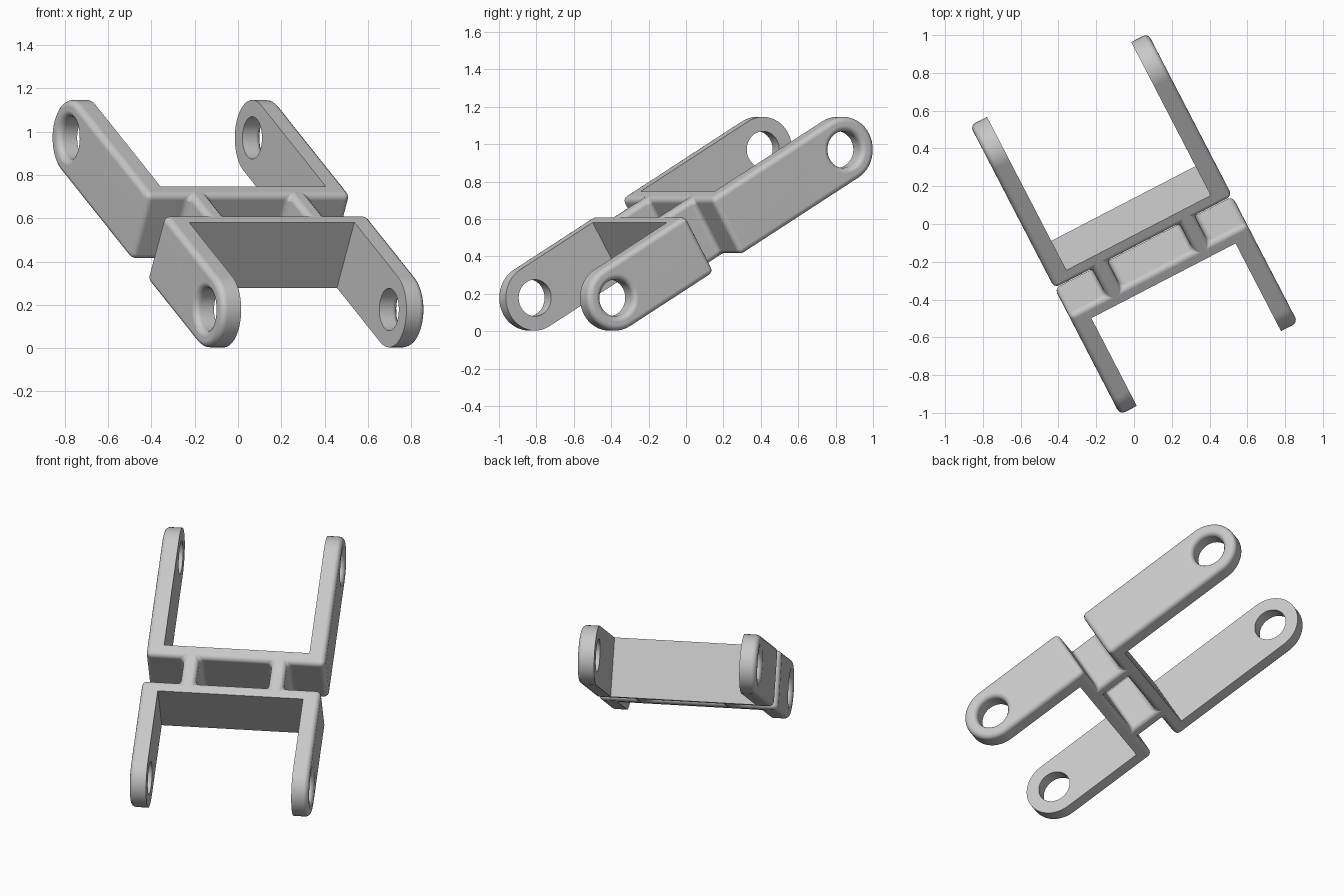
import bpy, bmesh, math
from mathutils import Matrix, Vector

cube = bpy.data.objects.get("Cube")
if cube:
    bpy.data.objects.remove(cube)

HALF_WIDTH, INNER = 0.53, 0.43      # outer and inner half widths
RADIUS, HOLE, PIVOT = 0.175, 0.098, 0.793
BACK_BAR = (-0.035, 0.04)           # start and end of each cross bar
FRONT_BAR = (-0.29, -0.215)
WEB = (0.215, 0.305)                # inner and outer side of each web

grey = bpy.data.materials.new("light grey metal")
grey.use_nodes = True
colour = (0.58, 0.58, 0.58, 1)
grey.diffuse_color = colour
grey.node_tree.nodes["Principled BSDF"].inputs["Base Color"].default_value = colour


def make_object(name, bm):
    bmesh.ops.recalc_face_normals(bm, faces=bm.faces)
    mesh = bpy.data.meshes.new(name)
    bm.to_mesh(mesh)
    bm.free()
    mesh.materials.append(grey)
    obj = bpy.data.objects.new(name, mesh)
    bpy.context.collection.objects.link(obj)
    return obj


def add_box(bm, x, y, z):
    centre = Vector([(a + b) / 2 for a, b in (x, y, z)])
    size = [b - a for a, b in (x, y, z)]
    bmesh.ops.create_cube(bm, size=1, matrix=Matrix.Translation(centre) @ Matrix.Diagonal((*size, 1)))


def add_prism(bm, outline, half):
    face = bm.faces.new([bm.verts.new((-half, y, z)) for y, z in outline])
    grown = bmesh.ops.extrude_face_region(bm, geom=[face])
    moved = [v for v in grown["geom"] if isinstance(v, bmesh.types.BMVert)]
    bmesh.ops.translate(bm, verts=moved, vec=(2 * half, 0, 0))


def arc(centre, radius, start, sweep, steps):
    angles = [start + sweep * i / steps for i in range(steps + 1)]
    return [(centre + radius * math.cos(a), radius * math.sin(a)) for a in angles]


# Solid body: a long block with round ends
bm = bmesh.new()
add_prism(bm, arc(PIVOT, RADIUS, -math.pi / 2, math.pi, 24)
          + arc(-PIVOT, RADIUS, math.pi / 2, math.pi, 24), HALF_WIDTH)
bracket = make_object("double_fork_bracket", bm)

# Gaps between the two cross bars, leaving two webs
bm = bmesh.new()
gap = (FRONT_BAR[1], BACK_BAR[0])
for x in ((-1, -WEB[1]), (-WEB[0], WEB[0]), (WEB[1], 1)):
    add_box(bm, x, gap, (-0.5, 0.5))
gap_cutter = make_object("gap_cutter", bm)

# Pivot holes
bm = bmesh.new()
for side in (-1, 1):
    add_prism(bm, arc(side * PIVOT, HOLE, 0, 2 * math.pi, 40)[:-1], 1)
hole_cutter = make_object("hole_cutter", bm)

# Fork openings, cut after rounding so that their edges stay sharp
bm = bmesh.new()
for y in ((BACK_BAR[1], 1.3), (-1.3, FRONT_BAR[0])):
    add_box(bm, (-INNER, INNER), y, (-0.5, 0.5))
fork_cutter = make_object("fork_cutter", bm)


def cut(cutter):
    mod = bracket.modifiers.new(cutter.name, "BOOLEAN")
    mod.operation = "DIFFERENCE"
    mod.solver = "EXACT"
    mod.object = cutter


cut(gap_cutter)
cut(hole_cutter)
bevel = bracket.modifiers.new("rounded_edges", "BEVEL")
bevel.width = 0.03
bevel.segments = 4
bevel.limit_method = "ANGLE"
bevel.angle_limit = math.radians(40)
bevel.use_clamp_overlap = False
cut(fork_cutter)

# Bake the cuts and remove the cutters
bpy.context.view_layer.update()
baked = bpy.data.meshes.new_from_object(bracket.evaluated_get(bpy.context.evaluated_depsgraph_get()))
bracket.modifiers.clear()
bracket.data = baked
baked.materials.clear()
baked.materials.append(grey)
for cutter in (gap_cutter, hole_cutter, fork_cutter):
    bpy.data.objects.remove(cutter)

# Tilt the bracket and raise it to the ground
pose = Matrix.Rotation(math.radians(27.4), 4, "Z") @ Matrix.Rotation(math.radians(30), 4, "X")
baked.transform(Matrix.Translation((0, 0, 0.575)) @ pose)

# Smooth roundings, flat faces
bpy.ops.object.select_all(action="DESELECT")
bracket.select_set(True)
bpy.context.view_layer.objects.active = bracket
bpy.ops.object.shade_smooth_by_angle(angle=math.radians(32))
weighted = bracket.modifiers.new("flat_faces", "WEIGHTED_NORMAL")
weighted.keep_sharp = True
